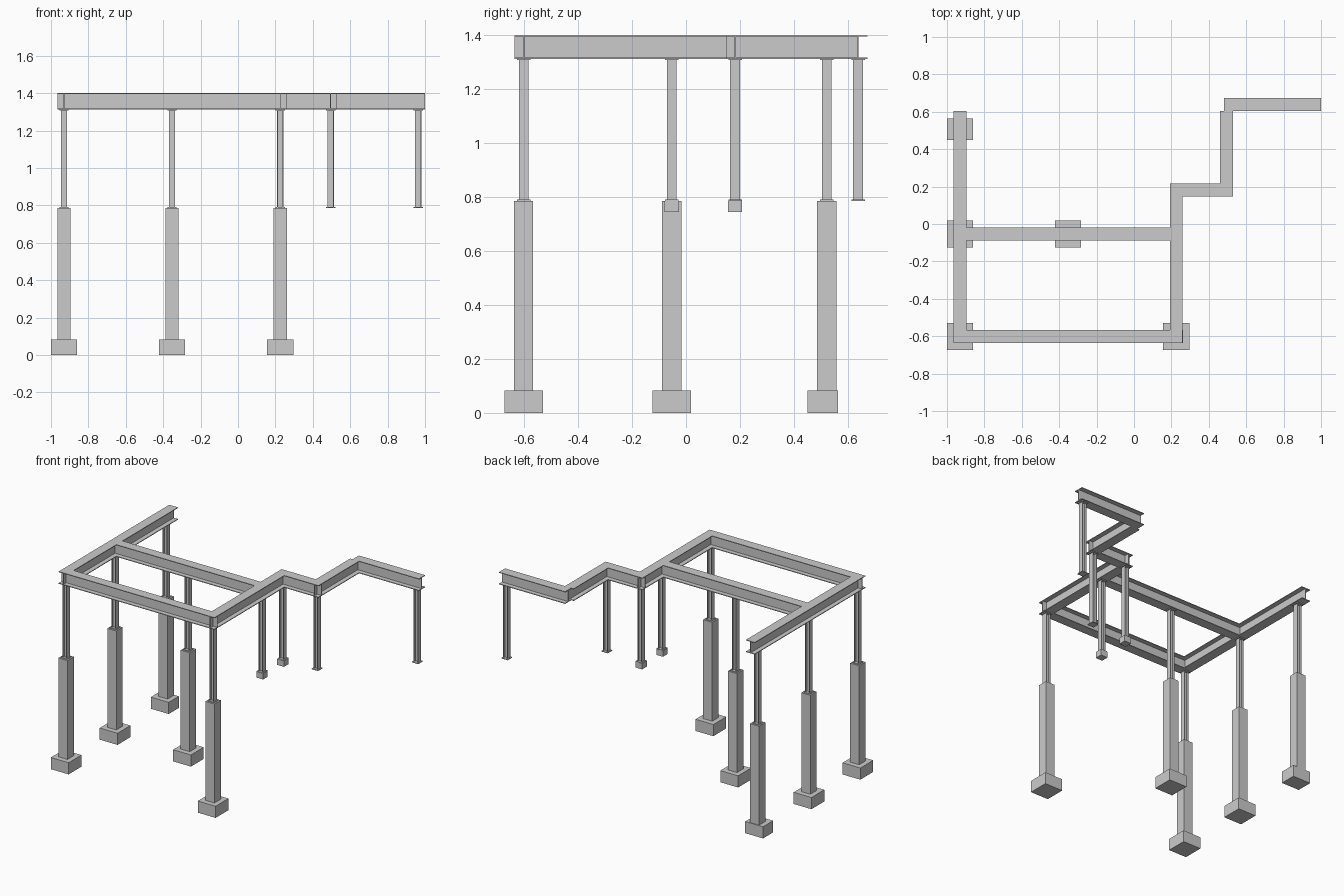
import bpy
from mathutils import Matrix, Vector

if "Cube" in bpy.data.objects:
    bpy.data.objects.remove(bpy.data.objects["Cube"])

FOOT_TOP, PIER_TOP, BEAM_BOT, BEAM_TOP = 0.083, 0.786, 1.313, 1.40
BEAM_W, FLANGE, WEB, PLATE = 0.069, 0.005, 0.005, 0.005


def make(name, verts, faces):
    mesh = bpy.data.meshes.new(name)
    mesh.from_pydata(verts, [], faces)
    obj = bpy.data.objects.new(name, mesh)
    bpy.context.collection.objects.link(obj)
    return obj


def box(name, x0, x1, y0, y1, z0, z1):
    v = [(x, y, z) for z in (z0, z1) for x, y in ((x0, y0), (x1, y0), (x1, y1), (x0, y1))]
    f = [(3, 2, 1, 0), (4, 5, 6, 7)] + [(i, (i + 1) % 4, (i + 1) % 4 + 4, i + 4) for i in range(4)]
    return make(name, v, f)


def block(name, x, y, size, z0, z1):
    h = size / 2
    return box(name, x - h, x + h, y - h, y + h, z0, z1)


def i_section(name, start, end, across, up, width, height, flange, web):
    """Extrude an I profile centred on the line from start to end."""
    w, h, t = width / 2, height / 2, web / 2
    k = h - flange
    prof = [(-w, -h), (w, -h), (w, -k), (t, -k), (t, k), (w, k),
            (w, h), (-w, h), (-w, k), (-t, k), (-t, -k), (-w, -k)]
    a, u = Vector(across), Vector(up)
    v = [Vector(p) + a * s + u * r for p in (start, end) for s, r in prof]
    n = len(prof)
    sides = [(i, (i + 1) % n, (i + 1) % n + n, i + n) for i in range(n)]
    # three rectangles close each end of the profile
    caps = []
    for o in (0, n):
        for q in ((0, 1, 2, 3, 10, 11), (3, 4, 9, 10), (4, 5, 6, 7, 8, 9)):
            ids = tuple(i + o for i in q)
            caps.append(ids if o else ids[::-1])
    obj = make(name, v, sides + caps)
    if (Vector(end) - Vector(start)).dot(a.cross(u)) < 0:
        obj.data.flip_normals()
    return obj


def beam(name, p, q):
    z = (BEAM_BOT + BEAM_TOP) / 2
    along = (Vector(q) - Vector(p)).normalized()
    i_section(name, (*p, z), (*q, z), (-along.y, along.x, 0), (0, 0, 1),
              BEAM_W, BEAM_TOP - BEAM_BOT, FLANGE, WEB)


def steel_column(name, x, y):
    i_section(name, (x, y, PIER_TOP + PLATE), (x, y, BEAM_BOT - PLATE),
              (0, 1, 0), (1, 0, 0), 0.036, 0.034, 0.004, 0.004)
    block(name + "_base_plate", x, y, 0.05, PIER_TOP, PIER_TOP + PLATE)
    block(name + "_cap_plate", x, y, 0.05, BEAM_BOT - PLATE, BEAM_BOT)


XL, XM, XR, XJ, XE = -0.93, -0.353, 0.226, 0.495, 0.963
YF, YM, YJ, YB, YE = -0.602, -0.053, 0.182, 0.522, 0.638
half = BEAM_W / 2

# Deep foundations: footing and concrete pier
for i, (x, y) in enumerate([(XL, YF), (XL, YM), (XL, YB), (XM, YM), (XR, YF)], 1):
    back = 0.041 if y == YB else 0.072
    box(f"footing_{i}", x - 0.07, x + 0.07, y - 0.072, y + back, 0, FOOT_TOP)
    block(f"concrete_pier_{i}", x, y, 0.071, FOOT_TOP, PIER_TOP)
    steel_column(f"steel_column_{i}", x, y)

# Shallow pads
for i, (x, y) in enumerate([(XR, YM), (XR, YJ)], 6):
    block(f"shallow_pad_{i}", x, y, 0.053, 0.745, PIER_TOP)
    steel_column(f"steel_column_{i}", x, y)

# Columns standing on base plates only
for i, (x, y) in enumerate([(XJ, YJ), (XE, YE)], 8):
    steel_column(f"steel_column_{i}", x, y)

# Roof beams
beam("left_beam", (XL, YF - half), (XL, 0.605))
beam("front_beam", (XL - half, YF), (XR + half, YF))
beam("middle_beam", (XL + half, YM), (XR - half, YM))
beam("right_beam_front", (XR, YF - half), (XR, YM))
beam("right_beam_back", (XR, YM), (XR, YJ + half))
beam("jog_beam", (XR - half, YJ), (XJ + half, YJ))
beam("link_beam", (XJ, YJ - half), (XJ, YE - half))
beam("end_beam", (0.48, YE), (1.0, YE))

# Web tabs reaching into the neighbouring beams
z0, z1 = BEAM_BOT + FLANGE, BEAM_TOP - FLANGE
t = WEB / 2
box("middle_web_tab_left", XL, XL + half, YM - t, YM + t, z0, z1)
box("middle_web_tab_right", XR - half, XR, YM - t, YM + t, z0, z1)
box("link_web_tab", XJ - t, XJ + t, YE - half, YE, z0, z1)
